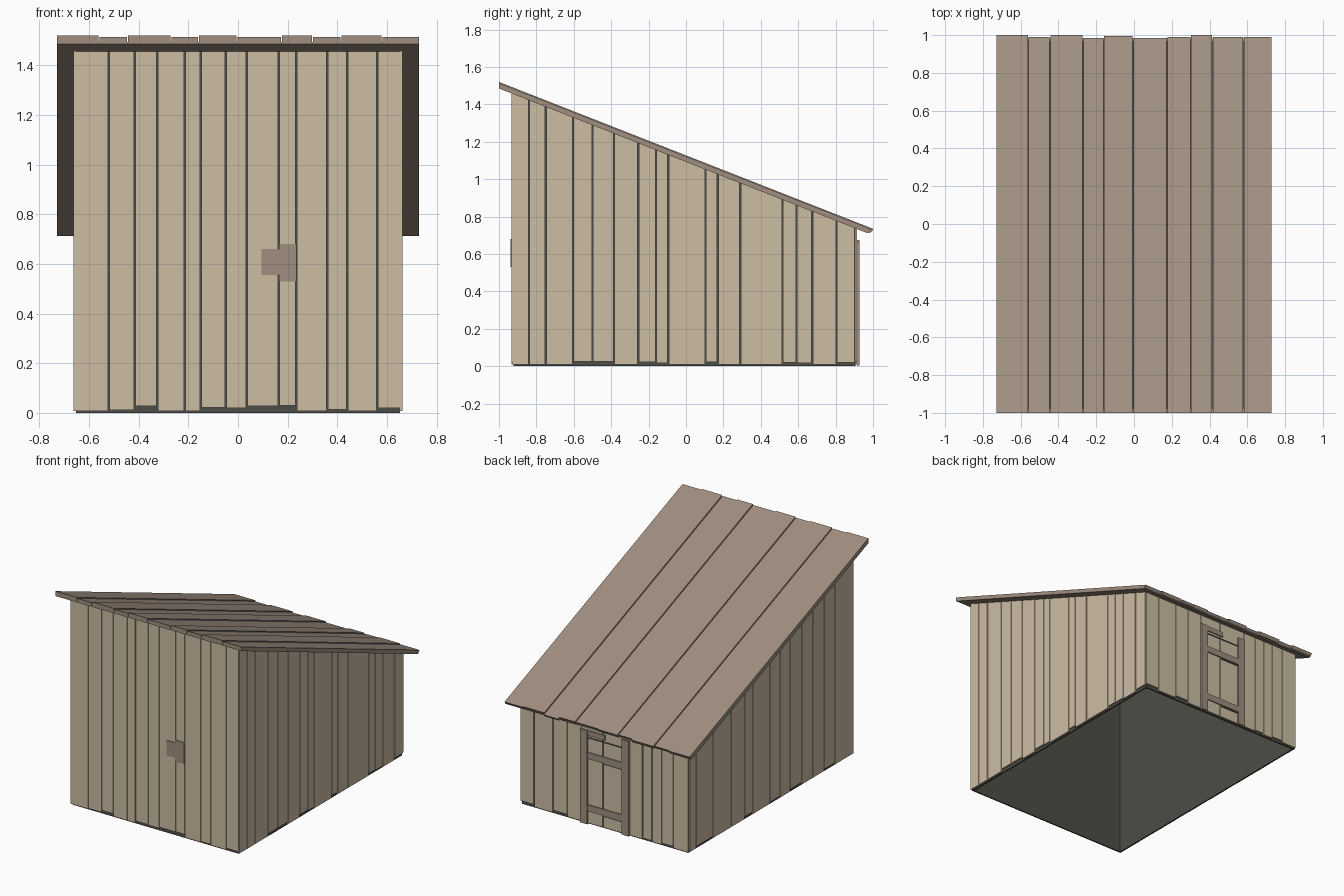
import bpy
import bmesh
from mathutils import Vector

if "Cube" in bpy.data.objects:
    bpy.data.objects.remove(bpy.data.objects["Cube"], do_unlink=True)


def make_material(name, colour):
    material = bpy.data.materials.new(name)
    material.use_nodes = True
    rgba = (*colour, 1)
    material.diffuse_color = rgba
    material.node_tree.nodes["Principled BSDF"].inputs["Base Color"].default_value = rgba
    return material


tan_wood = make_material("tan wood", (0.61, 0.51, 0.37))
brown_wood = make_material("brown wood", (0.35, 0.275, 0.215))
dark_lining = make_material("dark lining", (0.075, 0.075, 0.062))

GAP = 0.006
THICK = 0.01
HALF_WIDTH = 0.652
FRONT, BACK = -0.922, 0.905


def eave_height(y):
    """Height of the underside of the sloping roof."""
    return 1.0925 - 0.3925 * y


def add_prism(bm, outline, depth):
    """Extrude a flat outline along the depth vector into a closed solid."""
    bottom = bm.faces.new([bm.verts.new(p) for p in outline])
    result = bmesh.ops.extrude_face_region(bm, geom=[bottom], use_keep_orig=True)
    moved = [v for v in result["geom"] if isinstance(v, bmesh.types.BMVert)]
    bmesh.ops.translate(bm, verts=moved, vec=depth)


def finish(name, bm, material):
    bmesh.ops.recalc_face_normals(bm, faces=bm.faces)
    mesh = bpy.data.meshes.new(name)
    bm.to_mesh(mesh)
    bm.free()
    mesh.materials.append(material)
    obj = bpy.data.objects.new(name, mesh)
    bpy.context.collection.objects.link(obj)
    return obj


def wall_outline(place, start, end, low, high=None):
    """Four corners of a board whose top follows the roof unless high is set."""
    a, b = place(start), place(end)
    tops = [high or eave_height(p.y) for p in (b, a)]
    return [(a.x, a.y, low), (b.x, b.y, low), (b.x, b.y, tops[0]), (a.x, a.y, tops[1])]


def plank_wall(name, place, outward, edges, raised):
    """Vertical boards with narrow gaps; raised maps board index to its foot."""
    bm = bmesh.new()
    for i, (start, end) in enumerate(zip(edges, edges[1:])):
        outline = wall_outline(place, start + GAP / 2, end - GAP / 2, raised.get(i, 0.008))
        add_prism(bm, outline, outward * THICK)
    return finish(name, bm, tan_wood)


def plates(name, place, outward, rects, thickness, material):
    bm = bmesh.new()
    for start, end, low, high in rects:
        add_prism(bm, wall_outline(place, start, end, low, high), outward * thickness)
    return finish(name, bm, material)


def front(u): return Vector((u, FRONT, 0))
def back(u): return Vector((u, BACK, 0))
def plus_side(u): return Vector((HALF_WIDTH, u, 0))
def minus_side(u): return Vector((-HALF_WIDTH, u, 0))


X, Y = Vector((1, 0, 0)), Vector((0, 1, 0))

# Dark inner shell, open at the floor
bm = bmesh.new()
for place, inward, lo, hi in ((front, Y, -HALF_WIDTH, HALF_WIDTH),
                              (back, -Y, -HALF_WIDTH, HALF_WIDTH),
                              (plus_side, -X, FRONT, BACK),
                              (minus_side, X, FRONT, BACK)):
    add_prism(bm, wall_outline(place, lo, hi, 0), inward * THICK)
finish("wall_lining", bm, dark_lining)

# Planked walls
plank_wall("front_planks", front, -Y,
           [-.66, -.52, -.415, -.325, -.215, -.15, -.05, .035, .165, .235, .36, .44, .56, .66],
           {1: .012, 2: .027, 5: .022, 6: .02, 7: .028, 8: .03, 10: .014, 12: .02})
plank_wall("left_planks", plus_side, X,
           [-.93, -.84, -.75, -.605, -.5, -.385, -.255, -.16, -.095, .105, .17, .29,
            .515, .59, .675, .805, .905],
           {3: .025, 4: .025, 6: .024, 7: .018, 9: .024, 12: .02, 13: .016, 15: .02})
plank_wall("right_planks", minus_side, -X,
           [-.93, -.72, -.6, -.47, -.35, -.22, -.11, .01, .2, .29, .44, .64, .83, .905],
           {1: .02, 4: .024, 6: .018, 8: .024, 11: .02})
plank_wall("back_planks", back, Y,
           [-.66, -.54, -.45, -.375, -.3, -.2, .01, .18, .29, .4, .55, .66],
           {1: .02, 3: .016, 8: .025, 10: .025})

# Back door frame and battens, front latch
outer_back = BACK + THICK


def back_face(u): return Vector((u, outer_back, 0))
def front_face(u): return Vector((u, FRONT - THICK, 0))


plates("door_jambs", back_face, Y,
       [(.125, .18, .003, .665), (-.2, -.145, .003, .675)], 0.012, brown_wood)
plates("door_battens", back_face, Y,
       [(-.145, .125, .465, .51), (-.145, .125, .095, .14), (-.01, .125, .63, .665)],
       0.008, brown_wood)
plates("door_seams", back_face, Y,
       [(-.145, .0, .455, .466), (-.145, .0, .085, .096), (-.145, .125, .608, .616)],
       0.004, dark_lining)
plates("front_latch", front_face, -Y,
       [(.165, .235, .53, .68), (.095, .165, .555, .66)], 0.006, brown_wood)


# Roof: underside boarding, dark felt and planks on top
def roof_layer(bm, x0, x1, low, high, y0, y1):
    """Sloping slab, plumb at the front and square-cut at the back."""
    corners = [(y0, low), (y1 - 0.012, low), (y1, high), (y0, high)]
    add_prism(bm, [(x0, y, eave_height(y) + h) for y, h in corners], X * (x1 - x0))


for name, width, low, high, reach, material in (
        ("roof_underside", 0.728, 0, 0.009, 0.982, brown_wood),
        ("roof_felt", 0.715, 0.009, 0.013, 0.97, dark_lining)):
    bm = bmesh.new()
    roof_layer(bm, -width, width, low, high, -1 if low == 0 else -0.98, reach)
    finish(name, bm, material)

edges = [-.73, -.56, -.445, -.27, -.16, -.005, .175, .3, .415, .58, .73]
ends = [1, .99, 1, .985, .995, .985, .99, 1, .99, .99]
bm = bmesh.new()
for i, end in enumerate(ends):
    top = 0.035 if i % 2 == 0 else 0.029
    roof_layer(bm, edges[i] + GAP / 3, edges[i + 1] - GAP / 3, 0.009, top, -1, end)
finish("roof_planks", bm, brown_wood)
